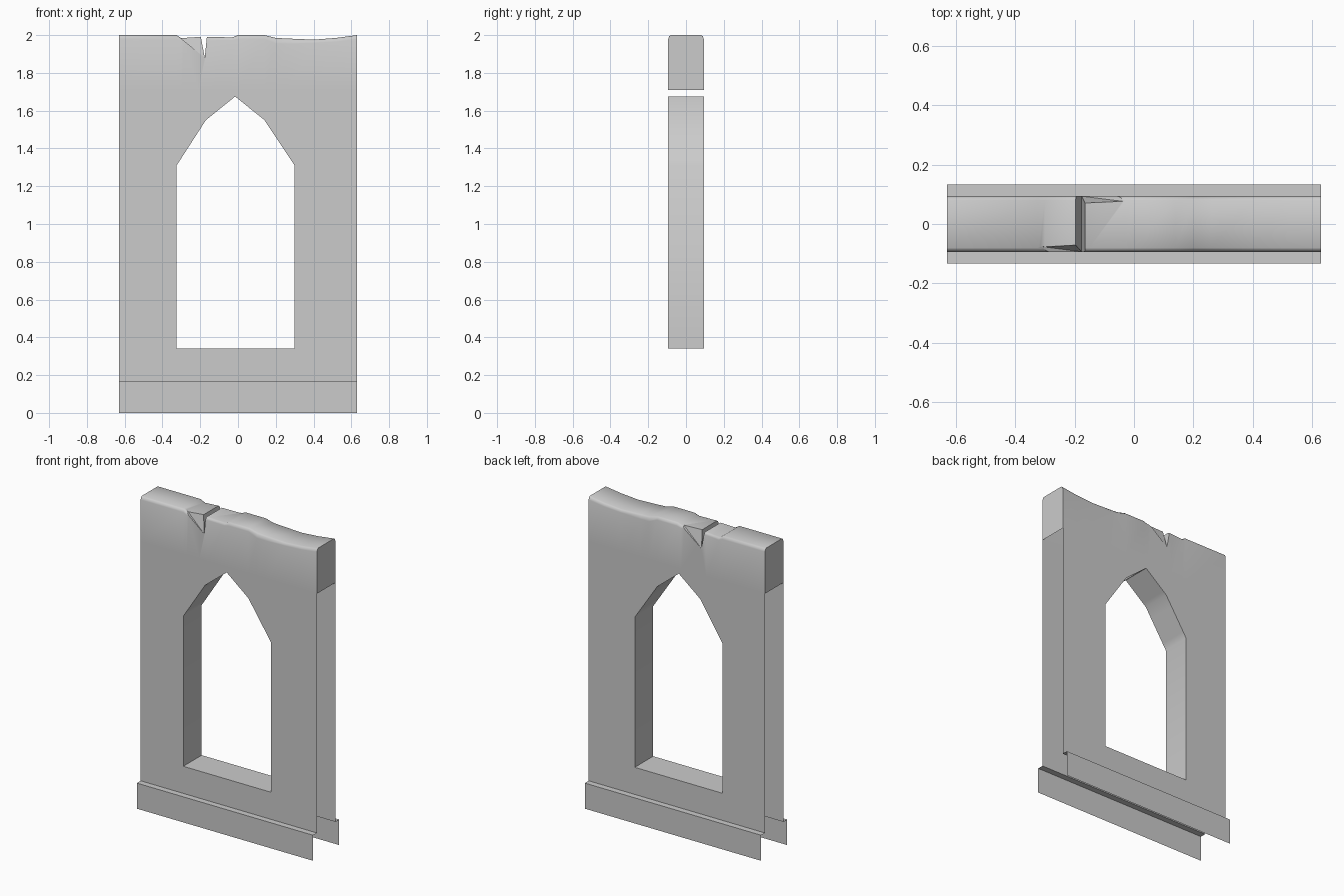
import bpy, bmesh, math

if "Cube" in bpy.data.objects:
    bpy.data.objects.remove(bpy.data.objects["Cube"])

CAP_Z = 1.71      # the end caps only survive above this height
HALF = 0.63       # half width of the wall


def make_object(name, bm):
    bmesh.ops.recalc_face_normals(bm, faces=bm.faces)
    mesh = bpy.data.meshes.new(name)
    bm.to_mesh(mesh)
    bm.free()
    obj = bpy.data.objects.new(name, mesh)
    bpy.context.collection.objects.link(obj)
    return obj


def hull(name, points):
    bm = bmesh.new()
    for p in points:
        bm.verts.new(p)
    bmesh.ops.convex_hull(bm, input=bm.verts)
    return make_object(name, bm)


def prism(name, outline, y0=-0.3, y1=0.3):
    bm = bmesh.new()
    front = [bm.verts.new((x, y0, z)) for x, z in outline]
    back = [bm.verts.new((x, y1, z)) for x, z in outline]
    bm.faces.new(front)
    bm.faces.new(back[::-1])
    n = len(outline)
    for i in range(n):
        j = (i + 1) % n
        bm.faces.new((front[i], front[j], back[j], back[i]))
    return make_object(name, bm)


def cut(obj, cutter):
    cutter.hide_render = True
    mod = obj.modifiers.new("cut", 'BOOLEAN')
    mod.operation = 'DIFFERENCE'
    mod.solver = 'EXACT'
    mod.object = cutter
    bpy.context.view_layer.objects.active = obj
    bpy.ops.object.modifier_apply(modifier=mod.name)
    bpy.data.objects.remove(cutter)


# Wall body: cross-sections lofted along x, (x, top height, edge drop)
stations = [(-HALF, 2.0, .02), (-.325, 2.0, .02), (-.30, 1.984, .015),
            (-.21, 1.99, .015), (-.15, 1.99, .015), (-.03, 1.988, .015),
            (0, 2.0, .02), (.14, 2.0, .02), (.20, 1.985, .03),
            (.26, 1.982, .028), (.40, 1.976, .018), (.52, 1.985, .02),
            (HALF, 2.0, .02)]


def section(top, drop):
    side = [(.133, 0), (.133, .165), (.094, .165), (.094, CAP_Z),
            (.094, top - drop), (.089, top - drop * .3), (.08, top)]
    return [(-y, z) for y, z in side] + side[::-1]


bm = bmesh.new()
rings = [[bm.verts.new((x, y, z)) for y, z in section(t, d)]
         for x, t, d in stations]
count = len(rings[0])
for a, b in zip(rings, rings[1:]):
    for i in range(count):
        j = (i + 1) % count
        bm.faces.new((a[i], a[j], b[j], b[i]))
for ring in (rings[0], rings[-1]):
    bm.faces.new(ring[3:11])
    bm.faces.new(ring[:4] + ring[10:])
wall = make_object("ruined_wall", bm)

# Pointed window opening
cut(wall, prism("window_cutter", [
    (-.325, .34), (.30, .34), (.30, 1.31), (.14, 1.55),
    (-.015, 1.675), (-.17, 1.55), (-.325, 1.31)]))

# Broken top: crack right through, with a chip on each face
cut(wall, prism("crack_cutter", [(-.204, 2.03), (-.176, 1.88), (-.161, 2.03)]))
for name, s, x0, x1 in (("front_chip", -1, -.335, -.176),
                        ("back_chip", 1, -.01, -.176)):
    inner = [(x0, s * .073, 2.01), (x1, s * .066, 2.01), (x1, s * .0935, 1.88)]
    cut(wall, hull(name, inner + [(x, s * .2, z) for x, y, z in inner]))

# Open the underside and the lower part of both ends
bm = bmesh.new()
bm.from_mesh(wall.data)
bm.normal_update()
gone = []
for f in bm.faces:
    c = f.calc_center_median()
    at_end = all(abs(abs(v.co.x) - HALF) < 1e-4 for v in f.verts)
    below = all(v.co.z < CAP_Z + 1e-4 for v in f.verts)
    if (at_end and below and abs(f.normal.x) > .9) or c.z < 1e-4:
        gone.append(f)
bmesh.ops.delete(bm, geom=gone, context='FACES')
bm.to_mesh(wall.data)
bm.free()

bpy.ops.object.select_all(action='DESELECT')
wall.select_set(True)
bpy.context.view_layer.objects.active = wall
bpy.ops.object.shade_smooth_by_angle(angle=math.radians(40))
